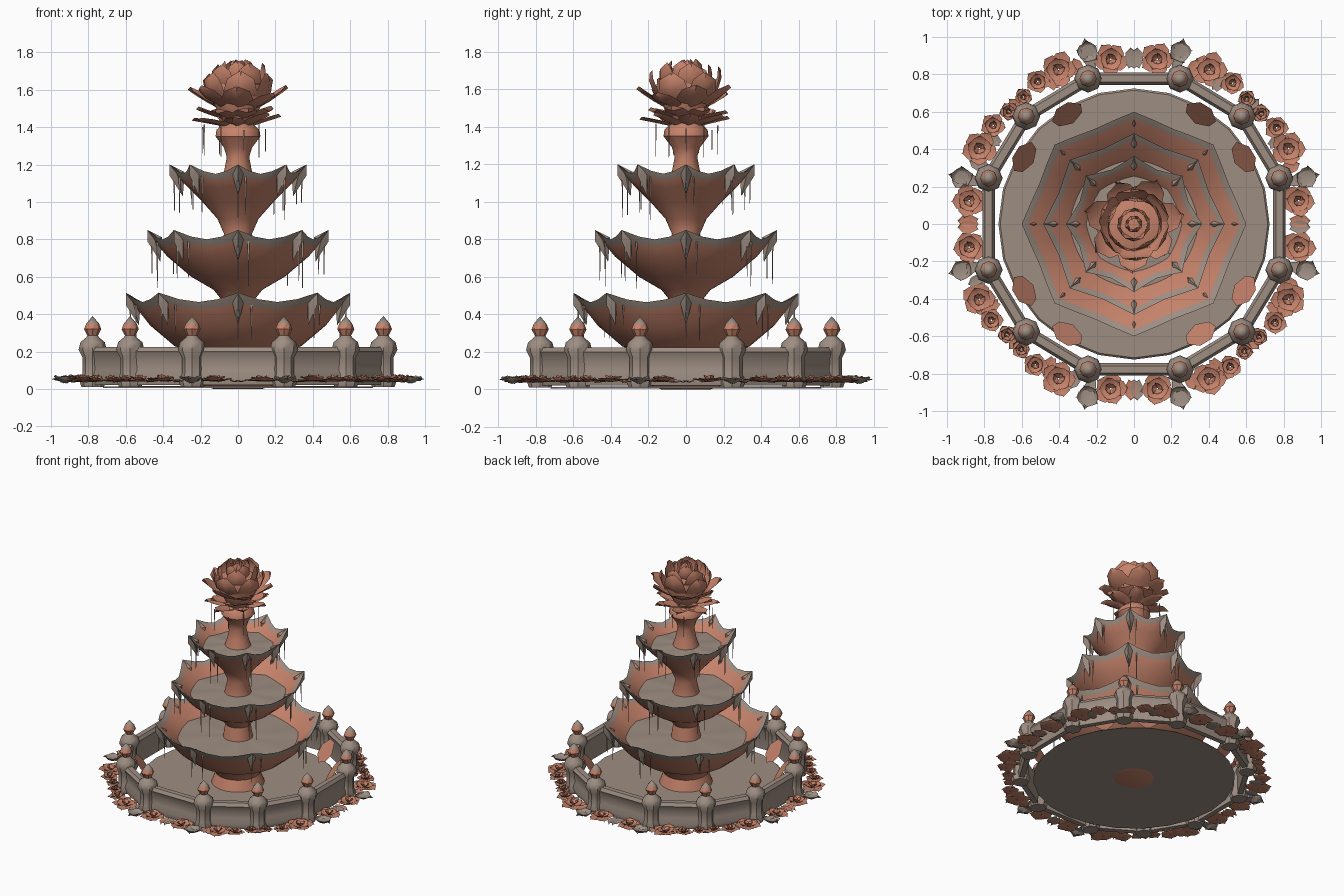
import bpy, bmesh, math, random
from math import sin, cos, pi, radians
from mathutils import Vector, Matrix

random.seed(4)
cube = bpy.data.objects.get("Cube")
if cube:
    bpy.data.objects.remove(cube)


def material(name, color):
    m = bpy.data.materials.new(name)
    m.diffuse_color = color
    m.use_nodes = True
    m.node_tree.nodes["Principled BSDF"].inputs["Base Color"].default_value = color
    return m


MATS = [material("weathered_stone", (0.34, 0.27, 0.225, 1)),
        material("rose_clay", (0.56, 0.225, 0.145, 1))]
STONE, CLAY = 0, 1
parts = []


def finish(name, bm):
    mesh = bpy.data.meshes.new(name)
    bm.to_mesh(mesh)
    bm.free()
    for m in MATS:
        mesh.materials.append(m)
    obj = bpy.data.objects.new(name, mesh)
    bpy.context.collection.objects.link(obj)
    parts.append(obj)
    return obj


def polar(r, a, z):
    return Vector((r * cos(a), r * sin(a), z))


def lathe(bm, profile, bands, segs, center=(0, 0, 0), wave=0):
    """Spin (r, z, wave weight) points; bands holds s or c for each strip."""
    rings = []
    for r, z, *w in profile:
        ring = []
        for i in range(segs):
            a = 2 * pi * i / segs
            lift = wave * (w[0] if w else 0) * (0.6 - abs(sin(4 * a)))
            ring.append(bm.verts.new(polar(r + lift, a, z + lift) + Vector(center)))
        rings.append(ring)
    for k, band in enumerate(bands):
        for i in range(segs):
            j = (i + 1) % segs
            f = bm.faces.new((rings[k][i], rings[k][j], rings[k + 1][j], rings[k + 1][i]))
            f.material_index = CLAY if band == "c" else STONE
    bmesh.ops.remove_doubles(bm, verts=[v for ring in rings for v in ring], dist=0.0005)


def petal(bm, center, a, base, tip, width, bulge=0.0, cup=0.015, mat=CLAY):
    """A curved pointed petal running from base (r, z) to tip (r, z)."""
    tangent = Vector((-sin(a), cos(a), 0))
    rows = []
    for t, share in ((0, 0.4), (0.4, 1), (0.78, 0.8), (1, 0.04)):
        r = base[0] + (tip[0] - base[0]) * t + bulge * sin(pi * t)
        z = base[1] + (tip[1] - base[1]) * t
        rows.append([bm.verts.new(Vector(center) + polar(r - abs(c) * cup, a, z + abs(c) * cup)
                                  + tangent * c * width * share) for c in (-1, 0, 1)])
    for lo, hi in zip(rows, rows[1:]):
        for i in (0, 1):
            bm.faces.new((lo[i], lo[i + 1], hi[i + 1], hi[i])).material_index = mat


def whorl(bm, center, count, turn, base, tip, width, bulge=0.0, cup=0.015, mat=CLAY):
    for i in range(count):
        jitter = random.uniform(0.93, 1.05)
        petal(bm, center, turn + 2 * pi * i / count, base,
              (tip[0] * jitter, tip[1] + random.uniform(-1, 1) * 0.1 * tip[0]),
              width, bulge, cup, mat)


# Pool floor
bm = bmesh.new()
lathe(bm, [(0, 0.004), (0.725, 0.004), (0.715, 0.014), (0, 0.016)], "sss", 24)
finish("pool_floor", bm)

# Three scalloped bowls, each with its pedestal and still water
bowls = {
    "lower_bowl": ([(0, 0), (0.13, 0), (0.19, 0.02), (0.16, 0.1), (0.22, 0.18), (0.34, 0.23),
                    (0.46, 0.33, 0.3), (0.545, 0.44, 0.7), (0.57, 0.485, 1), (0.535, 0.465, 1),
                    (0.43, 0.37, 0.2), (0.1, 0.38)], "cccccccsscs"),
    "middle_bowl": ([(0.11, 0.36), (0.09, 0.48), (0.13, 0.53), (0.25, 0.6), (0.37, 0.7, 0.3),
                     (0.43, 0.775, 0.7), (0.455, 0.82, 1), (0.425, 0.8, 1), (0.34, 0.72, 0.2),
                     (0.07, 0.73)], "cccccsscs"),
    "upper_bowl": ([(0.1, 0.71), (0.075, 0.83), (0.11, 0.91), (0.19, 1.0), (0.27, 1.08, 0.4),
                    (0.315, 1.13, 0.7), (0.335, 1.17, 1), (0.305, 1.15, 1), (0.25, 1.09, 0.2),
                    (0.08, 1.1)], "cccccsscs"),
}
for name, (profile, bands) in bowls.items():
    bm = bmesh.new()
    lathe(bm, profile, bands, 32, wave=0.05)
    finish(name, bm)

# Pointed horns under the rim tips, and the thin streams falling from them
tiers = (("lower", 0.6, 0.51, 0.25), ("middle", 0.485, 0.85, 0.53), ("upper", 0.365, 1.2, 0.9))
for name, r, z, low in tiers:
    bm = bmesh.new()
    streams = bmesh.new()
    for i in range(8):
        a = i * pi / 4
        side = Vector((-sin(a), cos(a), 0)) * 0.03
        top, bottom = bm.verts.new(polar(r, a, z)), bm.verts.new(polar(r - 0.07, a, z - 0.17))
        mid = [bm.verts.new(p) for p in (polar(r, a, z - 0.06), polar(r - 0.04, a, z - 0.05) + side,
                                         polar(r - 0.08, a, z - 0.04), polar(r - 0.04, a, z - 0.05) - side)]
        for k in range(4):
            bm.faces.new((top, mid[k], mid[(k + 1) % 4]))
            bm.faces.new((bottom, mid[(k + 1) % 4], mid[k]))
        for turn, inset in ((0, 0.025), (0.13, 0.05)):
            end = low + random.uniform(0, 0.1)
            start = z - 0.06
            place = Matrix.Translation(polar(r - inset, a + turn, (start + end) / 2))
            bmesh.ops.create_cone(streams, segments=3, radius1=0.002, radius2=0.006,
                                  depth=start - end, matrix=place)
    finish(name + "_rim_horns", bm)
    finish(name + "_streams", streams)

# Neck and the heart of the crowning bloom
bm = bmesh.new()
lathe(bm, [(0.1, 1.08), (0.075, 1.16), (0.06, 1.24), (0.075, 1.29), (0.12, 1.35), (0.115, 1.385),
           (0.075, 1.42), (0.1, 1.47), (0.15, 1.56), (0.14, 1.63), (0.0, 1.67)], "c" * 10, 12)
finish("bloom_neck", bm)

# Crowning bloom
bm = bmesh.new()
for count, turn, base, tip, width, bulge in (
        (7, 0.1, (0.06, 1.4), (0.25, 1.45), 0.06, 0),
        (7, 0.5, (0.07, 1.44), (0.22, 1.49), 0.07, 0.01),
        (7, 0.2, (0.09, 1.49), (0.265, 1.585), 0.085, 0.01),
        (6, 0.6, (0.09, 1.5), (0.19, 1.69), 0.09, 0.04),
        (5, 0.2, (0.08, 1.55), (0.14, 1.73), 0.08, 0.03),
        (5, 0.9, (0.05, 1.6), (0.085, 1.74), 0.055, 0.02),
        (4, 0.4, (0.02, 1.62), (0.04, 1.745), 0.035, 0.02)):
    whorl(bm, (0, 0, 0), count, turn, base, tip, width, bulge)
finish("crowning_bloom", bm)

# Thin streams under the bloom
bm = bmesh.new()
for i in range(9):
    place = Matrix.Translation(polar(random.uniform(0.13, 0.2), i * 0.7, 1.33))
    bmesh.ops.create_cone(bm, segments=3, radius1=0.002, radius2=0.004,
                          depth=random.uniform(0.1, 0.2), matrix=place)
finish("bloom_streams", bm)

# Ring of posts topped with buds
post_angles = [radians(90 * q + d) for q in range(4) for d in (17.5, 45, 72.5)]
bm = bmesh.new()
for a in post_angles:
    lathe(bm, [(0, 0.01), (0.06, 0.01), (0.07, 0.04), (0.055, 0.08), (0.055, 0.17), (0.075, 0.21),
               (0.065, 0.25), (0.035, 0.275), (0.028, 0.285), (0.046, 0.32), (0.034, 0.35),
               (0, 0.39)], "ssssssssccs", 8, polar(0.815, a, 0))
finish("wall_posts", bm)

# Wall panels with a moulded rail, swept from post to post
section = [(0.02, 0.02), (0.03, 0.06), (0.015, 0.1), (0.02, 0.17), (0.035, 0.2), (0.02, 0.225),
           (-0.02, 0.225), (-0.035, 0.2), (-0.02, 0.17), (-0.02, 0.02)]
bm = bmesh.new()
inner = bmesh.new()
for k, a in enumerate(post_angles):
    b = post_angles[(k + 1) % 12] + (2 * pi if k == 11 else 0)
    ends = [[bm.verts.new(polar(0.815 + r, t, z)) for r, z in section] for t in (a, b)]
    for i in range(len(section)):
        j = (i + 1) % len(section)
        bm.faces.new((ends[0][i], ends[1][i], ends[1][j], ends[0][j]))
    # Leaning clay leaves inside the diagonal panels
    if k % 3 != 2:
        petal(inner, (0, 0, 0), (a + b) / 2, (0.74, 0.2), (0.63, 0.05), 0.09, 0, 0)
bmesh.ops.recalc_face_normals(bm, faces=bm.faces)
finish("wall_panels", bm)
finish("inner_wall_leaves", inner)

# Garland of open blooms on the ground around the wall
bm = bmesh.new()
garland = ((82, 0.89, 0.095), (64, 0.92, 0.1), (55, 0.92, 0.07), (48, 0.9, 0.055),
           (41, 0.9, 0.055), (34, 0.92, 0.07), (26, 0.92, 0.1), (8, 0.89, 0.095))
for q in range(4):
    for deg, r, size in garland:
        c = polar(r, radians(deg + 90 * q), 0)
        turn = random.uniform(0, 2)
        for count, reach, height, width in ((5, 1, 0.045, 0.5), (5, 0.7, 0.06, 0.4), (3, 0.35, 0.07, 0.25)):
            turn += 0.6
            whorl(bm, c, count, turn, (0.005, 0.04), (size * reach, height), size * width, 0, 0.006)
finish("ground_blooms", bm)

# Stone leaves and buds between the ground blooms
bm = bmesh.new()
for q in range(4):
    for deg in (15, 75):
        a = radians(deg + 90 * q)
        c = polar(0.955, a, 0)
        whorl(bm, c, 5, a, (0.01, 0.03), (0.065, 0.06), 0.035, 0, 0.008, STONE)
        petal(bm, (0, 0, 0), a, (0.86, 0.04), (1.03, 0.05), 0.04, 0, 0.006, STONE)
    for deg in (1, 20, 30, 45, 59, 69, 89):
        a = radians(deg + 90 * q)
        petal(bm, (0, 0, 0), a, (0.84, 0.04), (0.95, 0.035), 0.035, 0, 0.008, random.choice((STONE, CLAY)))
finish("ground_leaves", bm)

# Smooth shading with sharp creases kept
bpy.ops.object.select_all(action="DESELECT")
for obj in parts:
    obj.select_set(True)
bpy.context.view_layer.objects.active = parts[0]
bpy.ops.object.shade_smooth_by_angle(angle=radians(40))
